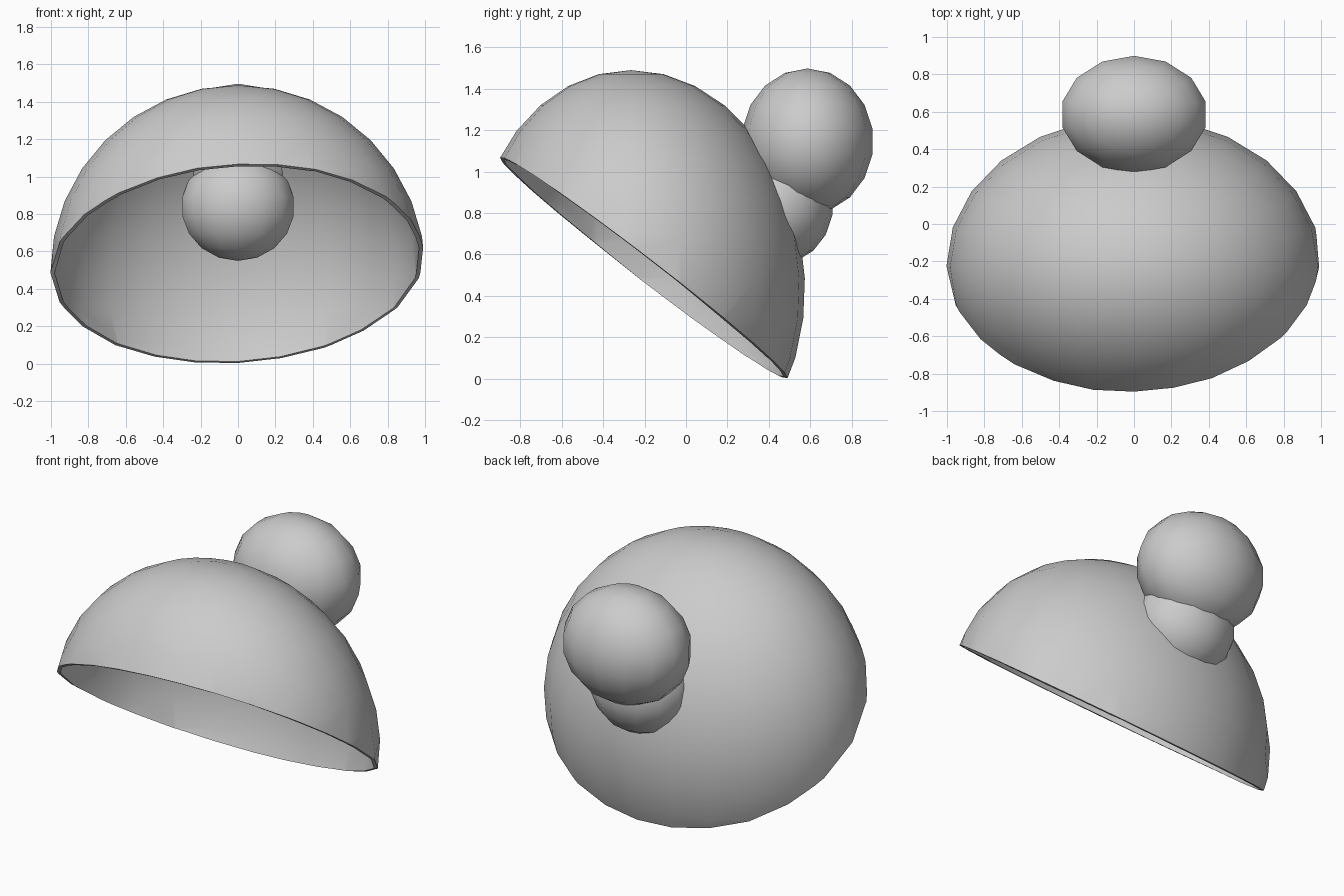
import bpy, bmesh, math
from mathutils import Vector, Matrix

if "Cube" in bpy.data.objects:
    bpy.data.objects.remove(bpy.data.objects["Cube"])


def ellipsoid(bm, segs, rings, centre, radii, shear=0.0):
    s = Matrix.Identity(4)
    s[1][2] = shear                      # lean in y as z rises
    d = Matrix.Diagonal((*radii, 1))
    bmesh.ops.create_uvsphere(bm, u_segments=segs, v_segments=rings,
                              radius=1, matrix=Matrix.Translation(centre) @ s @ d)


def finish(bm, name, angle, thickness=0.0):
    me = bpy.data.meshes.new(name)
    bm.to_mesh(me)
    bm.free()
    ob = bpy.data.objects.new(name, me)
    bpy.context.collection.objects.link(ob)
    bpy.ops.object.select_all(action='DESELECT')
    ob.select_set(True)
    bpy.context.view_layer.objects.active = ob
    if thickness:
        mod = ob.modifiers.new("wall", 'SOLIDIFY')
        mod.thickness = thickness
        mod.offset = -1
        bpy.ops.object.modifier_apply(modifier=mod.name)
    bpy.ops.object.shade_smooth_by_angle(angle=math.radians(angle))
    return ob


# Hollow dome: ellipsoid cut by a slanted plane (left side slightly lower)
bm = bmesh.new()
ellipsoid(bm, 24, 16, (0, -0.225, 0.486), (1.003, 0.798, 1.003), -0.04)
low, high, side = Vector((0, 0.495, 0)), Vector((0, -0.9, 1.07)), Vector((1, 0, 0.065))
normal = side.cross(low - high).normalized()
if normal.z < 0:
    normal.negate()
bmesh.ops.bisect_plane(bm, geom=bm.verts[:] + bm.edges[:] + bm.faces[:], dist=1e-4,
                       plane_co=low, plane_no=normal, clear_inner=True)
finish(bm, "dome_shell", 45, 0.022)

# Small ball poking through the back of the dome
bm = bmesh.new()
ellipsoid(bm, 14, 9, (0, 0.44, 0.84), (0.31, 0.27, 0.29))
finish(bm, "inner_ball", 60)

# Large ball resting on the back of the dome
bm = bmesh.new()
ellipsoid(bm, 14, 9, (0, 0.586, 1.145), (0.398, 0.318, 0.352))
finish(bm, "outer_ball", 60)
